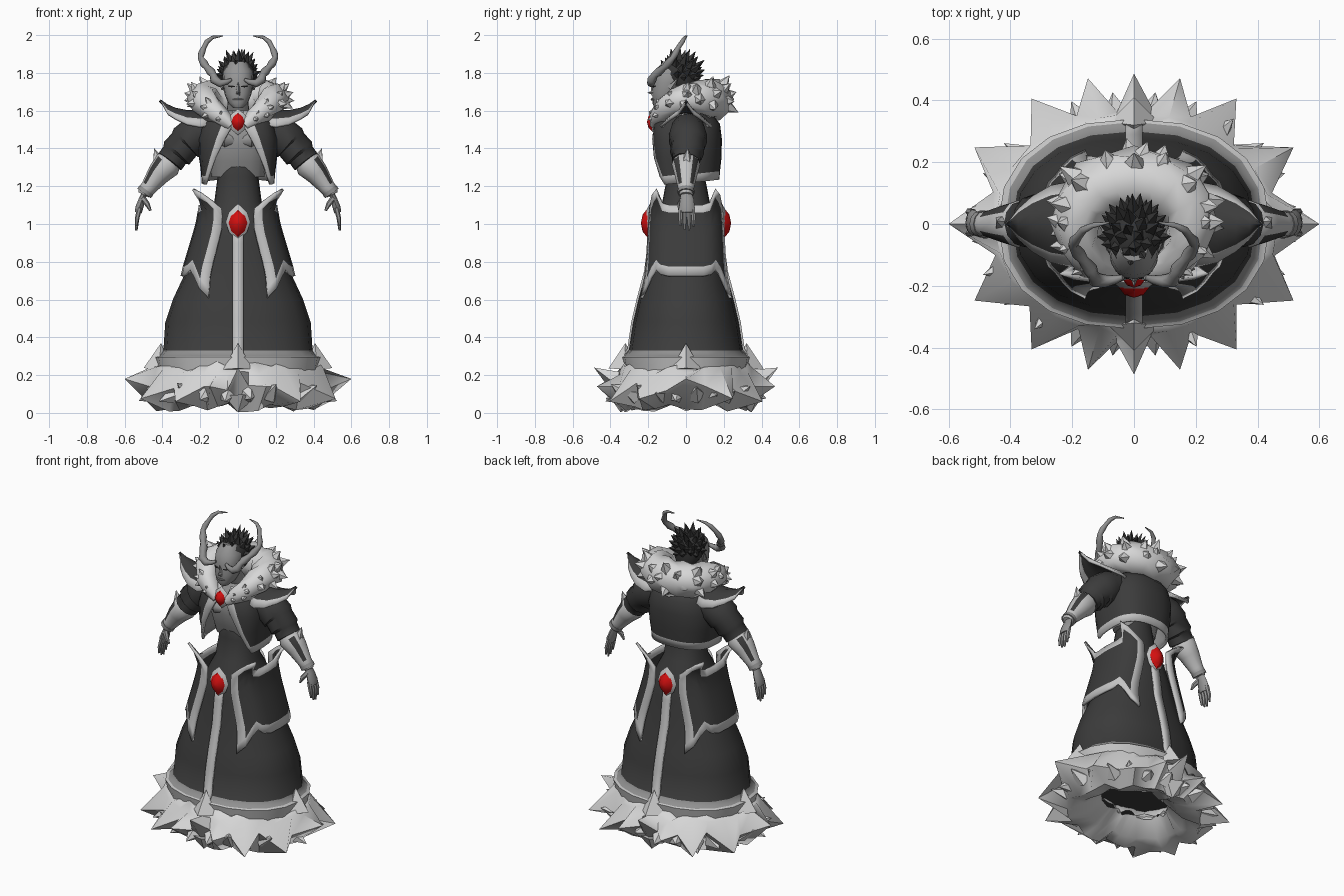
import bpy, bmesh, math, random
from mathutils import Vector

random.seed(4)
if "Cube" in bpy.data.objects:
    bpy.data.objects.remove(bpy.data.objects["Cube"])


def material(name, r, g, b):
    m = bpy.data.materials.new(name)
    m.use_nodes = True
    m.diffuse_color = (r, g, b, 1)
    m.node_tree.nodes["Principled BSDF"].inputs["Base Color"].default_value = (r, g, b, 1)
    return m


CLOTH = material("dark cloth", .045, .045, .045)
HAIR = material("black hair", .035, .035, .035)
TRIM = material("pale trim", .55, .55, .55)
BAND = material("grey band", .28, .28, .28)
FUR = material("white fur", .68, .68, .68)
SKIN = material("grey skin", .3, .3, .3)
HORN = material("horn grey", .27, .27, .27)
RED = material("red gem", .65, .005, .005)


def finish(name, bm, mats, thick=0, mirror=False, angle=45):
    me = bpy.data.meshes.new(name)
    bm.to_mesh(me)
    bm.free()
    for m in mats:
        me.materials.append(m)
    me.shade_smooth()
    me.set_sharp_from_angle(angle=math.radians(angle))
    ob = bpy.data.objects.new(name, me)
    bpy.context.scene.collection.objects.link(ob)
    if thick:
        s = ob.modifiers.new("thickness", "SOLIDIFY")
        s.thickness, s.offset = thick, -1
        s.material_offset = 2 if len(mats) > 2 else 0
    if mirror:
        ob.modifiers.new("mirror", "MIRROR").use_mirror_merge = False


def grid(name, rows, mats, rule=None, closed=True, caps=True, **kw):
    """Skin a list of equally long point rows."""
    bm = bmesh.new()
    v = [[bm.verts.new(p) for p in row] for row in rows]
    n = len(rows[0])
    for i in range(len(v) - 1):
        for j in range(n if closed else n - 1):
            k = (j + 1) % n
            f = bm.faces.new((v[i][j], v[i][k], v[i + 1][k], v[i + 1][j]))
            f.material_index = rule(i, j) if rule else 0
    if closed and caps:
        bm.faces.new(v[0][::-1])
        bm.faces.new(v[-1])
    finish(name, bm, mats, **kw)


def oval(a, rx, ry, p=2):
    c, s = math.cos(a), math.sin(a)
    return (math.copysign(rx * abs(c) ** (2 / p), c), math.copysign(ry * abs(s) ** (2 / p), s))


def loft(name, rings, mats, n=16, p=2, **kw):
    """Stack ovals given as (centre y, z, rx, ry)."""
    rows = []
    for cy, z, rx, ry in rings:
        pts = [oval(math.tau * j / n, rx, ry, p) for j in range(n)]
        rows.append([(x, y + cy, z) for x, y in pts])
    grid(name, rows, mats, **kw)


def tube(name, path, mats, n=8, ref=(0, 1, 0), squash=1, spike=0, **kw):
    """Sweep a ring along (x, y, z, radius) points; spike pulls out alternate points."""
    pts, rows = [Vector(q[:3]) for q in path], []
    for i, c in enumerate(pts):
        t = (pts[min(i + 1, len(pts) - 1)] - pts[max(i - 1, 0)]).normalized()
        u = Vector(ref).cross(t).normalized()
        w = t.cross(u)
        row = []
        for j in range(n):
            a = math.tau * j / n
            r = path[i][3] * (1 + spike * ((i + j) % 2) * random.uniform(.5, 1.2))
            row.append(c + u * math.cos(a) * r * squash + w * math.sin(a) * r)
        rows.append(row)
    grid(name, rows, mats, **kw)


def spikes(name, items, mat, sides=5, **kw):
    """Cones from (base, tip, radius) triples."""
    bm = bmesh.new()
    for base, tip, r in items:
        b, t = Vector(base), Vector(tip)
        q = (t - b).to_track_quat('Z', 'Y')
        ring = [bm.verts.new(b + q @ Vector((r * math.cos(math.tau * k / sides), r * math.sin(math.tau * k / sides), 0)))
                for k in range(sides)]
        top = bm.verts.new(t)
        for k in range(sides):
            bm.faces.new((ring[k], ring[(k + 1) % sides], top))
        bm.faces.new(ring[::-1])
    finish(name, bm, [mat], **kw)


def diamond(name, y, z, w, h, d, mat):
    rows = []
    for k, depth in ((.05, -1), (.6, -.75), (1, 0), (.6, .75), (.05, 1)):
        rows.append([(x * k, y - depth * d, z + zz * k) for x, zz in
                     ((w, 0), (w * .72, h * .55), (0, h), (-w * .72, h * .55),
                      (-w, 0), (-w * .72, -h * .55), (0, -h), (w * .72, -h * .55))])
    grid(name, rows, [mat], angle=60)


def interp(table, z):
    for a, b in zip(table, table[1:]):
        if z <= b[0]:
            break
    t = (z - a[0]) / (b[0] - a[0])
    return [p + (q - p) * t for p, q in zip(a[1:], b[1:])]


# Robe skirt with hem bands
SKIRT = [(.2, .42, .32), (.295, .44, .34), (.3, .42, .33), (.33, .395, .3), (.48, .385, .278), (.6, .345, .25),
         (.75, .275, .21), (.9, .22, .19), (1.05, .16, .165), (1.12, .125, .125), (1.25, .108, .1), (1.3, .095, .1),
         (1.325, .05, .09)]
loft("robe_skirt", [(0, z, rx, ry) for z, rx, ry in SKIRT], [CLOTH, TRIM, BAND], n=20, p=2.25,
     rule=lambda i, j: (1, 1, 2)[i] if i < 3 else 0)

# Centre strips, front and back
for side, s in (("front", -1), ("back", 1)):
    rows = []
    for z in (.31, .34, .48, .6, .75, .9, 1.0):
        y = s * (interp(SKIRT, z)[1] + .012)
        rows.append([(x * -s, y, z) for x in (-.028, 0, .028)])
    grid(side + "_strip", rows, [TRIM], closed=False, thick=.012)
    diamond(side + "_belt_frame", s * .19, 1.01, .066, .098, .03, TRIM)
    diamond(side + "_belt_gem", s * .205, 1.005, .05, .075, .033, RED)

# Hip panels: (angle, top, bottom) over half the width, repeated front and back
PANEL = [(.6, .325, .255), (.75, .3, .225), (.9, .255, .212), (1.0, .225, .205), (1.1, .208, .2), (1.18, .285, .225)]
half = [(0, 1.1, .725), (15, 1.1, .725), (28, 1.11, .735), (37, 1.18, .76), (48, 1.155, .72), (58, 1.12, .66),
        (70, 1.08, .61)]
cols = [(-a, t, b) for a, t, b in half[:0:-1]] + half
rows = []
for k in range(9):
    row = []
    for a, top, bot in cols:
        z = (bot, bot + .05)[k] if k < 2 else top - (.04, 0)[k - 7] if k > 6 else \
            bot + .05 + (top - bot - .09) * (k - 1) / 6
        bow = 7 * max(0, 1 - abs(z - .99) / .24) * a / 70
        x, y = oval(math.radians(a + bow), *interp(PANEL, z), 3)
        row.append((x, y, z))
    rows.append(row)
grid("hip_panels", rows, [CLOTH, TRIM], closed=False, thick=.015, mirror=True,
     rule=lambda i, j: int(i in (0, 7) or j in (0, len(cols) - 2)))

# Fur hem: ring section of (rx, ry, z); the third ring carries the long points
section = [(.22, .14, .14), (.32, .23, .055), (.42, .32, .03), (.465, .375, .14), (.455, .355, .225),
           (.42, .33, .25), (.3, .22, .24), (.22, .14, .14)]
rows = []
for k, (rx, ry, z) in enumerate(section):
    row = []
    for j in range(32):
        a = math.tau * j / 32
        a += .2 * math.sin(2 * a)
        fold = min(j % 16, 16 - j % 16) // 2
        if k == 3 and j % 2 == 0:
            x, y = oval(a, .6, .487)
            h = (.18, .075, .06, .14, .24)[fold]
        else:
            f = random.uniform(.97, 1.03)
            x, y = oval(a, rx * f, ry * f)
            h = z + random.uniform(-.025, .025)
        row.append((x, y, h))
    rows.append(row)
grid("fur_hem", rows, [FUR], caps=False, angle=60)
spikes("hem_points", [((x, y, .23), (x * .97, y * .97, .37), .08)
                      for x, y in ((.42, 0), (-.42, 0), (0, .33), (0, -.33))], FUR, sides=4)
# Smaller points between the long ones along the front and back of the hem
small = []
for k in range(24):
    a = math.tau * (k + .5) / 24
    x, y = oval(a, .53, .43)
    small.append(((x * .8, y * .8, .1), (x, y, random.uniform(.05, .16)), .055))
spikes("hem_small_points", small, FUR, angle=60)
spikes("hem_under_points", [((0, y, .08), (0, y * 1.05, .003), .09) for y in (-.33, .33)], FUR)

# Torso
loft("torso", [(0, 1.25, .14, .075), (0, 1.33, .15, .11), (0, 1.42, .17, .135), (0, 1.5, .17, .135),
               (0, 1.56, .12, .1), (-.02, 1.6, .06, .06), (-.07, 1.68, .05, .055)], [SKIN], p=2.4)
tube("chest_muscles", [(.01, -.11, 1.44, .02), (.06, -.11, 1.445, .045), (.12, -.085, 1.46, .03)], [SKIN], mirror=True)

# Open jacket: rows of (z, rx, ry, half opening)
rows = []
for k, (z, rx, ry, gap) in enumerate([(1.2, .193, .172, .176), (1.245, .196, .175, .16), (1.35, .207, .183, .12),
                                      (1.45, .212, .185, .07), (1.53, .19, .175, .025), (1.6, .14, .12, .03)]):
    d = math.pi / 2 - math.acos((gap / rx) ** 1.75)
    row = []
    for j in range(25):
        u = (0, .035)[j] if j < 2 else (.965, 1)[j - 23] if j > 22 else .035 + .93 * (j - 1) / 22
        a = -math.pi / 2 + d + (math.tau - 2 * d) * u
        x, y = oval(a, rx, ry, 3.5 if math.sin(a) < 0 else 2.4)
        row.append((x, y + .005, z + (.035 * (1 + math.sin(a)) / 2 if k < 2 else 0)))
    rows.append(row)
grid("jacket", rows, [CLOTH, TRIM, BAND], closed=False, thick=.014,
     rule=lambda i, j: int(i == 0 or j in (0, 23)))
diamond("chest_frame", -.165, 1.54, .053, .07, .025, TRIM)
diamond("chest_gem", -.178, 1.54, .037, .05, .028, RED)

# Shoulder plates: (x, half depth, ridge z, edge drop)
rows = [[(x, w * f, z - drop * f * f) for f in (1, .74, .4, 0, -.4, -.74, -1)] for x, w, z, drop in
        ((.13, .11, 1.6, .07), (.2, .14, 1.605, .085), (.27, .125, 1.603, .07), (.33, .09, 1.615, .055),
         (.375, .05, 1.635, .05), (.41, .004, 1.66, .01))]
grid("shoulder_plates", rows, [CLOTH, TRIM], closed=False, thick=.015, mirror=True,
     rule=lambda i, j: int(j in (0, 5)))

# Sleeves, bracers and hands
tube("sleeves", [(.15, .01, 1.5, .09), (.22, .01, 1.475, .1), (.275, .01, 1.43, .1), (.285, .01, 1.42, .088),
                 (.325, .005, 1.375, .09), (.335, .005, 1.365, .075), (.36, 0, 1.33, .075), (.365, 0, 1.325, .04)],
     [CLOTH], n=12, mirror=True)
tube("bracers", [(.35, 0, 1.34, .06), (.375, 0, 1.315, .076), (.42, 0, 1.265, .062), (.47, 0, 1.197, .044),
                 (.495, 0, 1.165, .04), (.5, 0, 1.155, .03)], [TRIM, CLOTH], n=12, mirror=True,
     rule=lambda i, j: int(i in (1, 2) and j in (4, 7)))
spikes("elbow_points", [((.41, 0, 1.295), (.445, .01, 1.403), .05)], TRIM, mirror=True)
tube("cuff_rings", [(.484, 0, 1.18, .044), (.497, 0, 1.162, .044)], [BAND], n=12, mirror=True)
tube("palms", [(.493, 0, 1.167, .028), (.508, .005, 1.13, .036), (.523, .005, 1.085, .042), (.528, .005, 1.06, .036)],
     [SKIN], squash=.5, mirror=True)
for k in range(4):
    y = -.027 + .021 * k
    tip = (.99, .97, .965, .985)[k]
    tube(f"finger_{k + 1}", [(.521, y, 1.085, .013), (.534, y * 1.1, 1.03, .012), (.538, y * 1.1, tip, .006)],
         [SKIN], n=6, mirror=True)
tube("thumbs", [(.503, -.015, 1.135, .016), (.48, -.035, 1.105, .014), (.463, -.035, 1.07, .006)],
     [SKIN], n=6, mirror=True)

# Fur collar with tufts swept outward
arc = [(.035, -.16, 1.52, .025), (.08, -.15, 1.56, .042), (.13, -.12, 1.6, .055), (.175, -.06, 1.645, .066),
       (.185, .0, 1.665, .073), (.17, .06, 1.665, .082), (.125, .11, 1.665, .09), (.065, .135, 1.66, .094)]
path = arc + [(0, .14, 1.66, .095)] + [(-x, y, z, r) for x, y, z, r in arc[::-1]]
tube("fur_collar", path, [FUR], n=10, ref=(0, 0, 1), spike=.22, angle=60)
tufts = []
for k, (x, y, z, r) in enumerate(path[1:-1]):
    out = Vector((x, y - .02, 0)).normalized()
    side = Vector((-out.y, out.x, 0))
    for lift in (-.5, .3, 1.4) if k % 2 else (-.1, .8):
        d = (out + Vector((0, 0, lift)) + side * random.uniform(-.35, .35)).normalized()
        c = Vector((x, y, z))
        tufts.append((c + d * r * .55, c + d * r * random.uniform(1.35, 1.65), r * .62))
spikes("collar_tufts", tufts, FUR, angle=60)

# Head and face
loft("head", [(-.135, 1.615, .025, .03), (-.12, 1.64, .052, .058), (-.1, 1.69, .072, .078), (-.09, 1.75, .08, .088),
              (-.08, 1.81, .077, .085), (-.07, 1.86, .045, .05)], [SKIN], p=2.2)
spikes("nose", [((0, -.165, 1.685), (0, -.188, 1.755), .02), ((0, -.16, 1.695), (0, -.205, 1.695), .02)], SKIN)
tube("mouth", [(-.028, -.168, 1.658, .005), (0, -.18, 1.66, .007), (.028, -.168, 1.658, .005)], [BAND], n=6, ref=(0, 0, 1))
tube("eyes", [(.016, -.175, 1.728, .003), (.034, -.171, 1.729, .006), (.052, -.157, 1.73, .003)],
     [HAIR], n=6, ref=(0, 0, 1), mirror=True)
spikes("ears", [((.07, -.08, 1.72), (.1, -.04, 1.775), .022)], SKIN, mirror=True)

# Spiky hair
loft("hair_cap", [(0, 1.69, .05, .05), (-.02, 1.74, .083, .075), (-.04, 1.79, .088, .095), (-.045, 1.83, .08, .095),
                  (-.04, 1.86, .055, .065), (-.035, 1.875, .015, .02)], [HAIR])
locks = []
for k in range(46):
    h = 1 - 1.4 * (k + .5) / 46
    a = k * 2.39996
    r = math.sqrt(1 - h * h)
    d = Vector((r * math.cos(a), r * math.sin(a), h))
    if d.y < -.35 and h < .45:
        continue
    c = Vector((0, -.04, 1.79)) + Vector((d.x * .066, d.y * .075, d.z * .06))
    locks.append((c, c + (d + Vector((0, .2, .45))) * random.uniform(.045, .065), .03))
spikes("hair_locks", locks, HAIR, sides=4)

# Ridged horns sweeping from the brow
tube("horns", [(.035, -.172, 1.765, .008), (.06, -.18, 1.752, .014), (.095, -.185, 1.745, .021), (.125, -.18, 1.765, .025),
               (.132, -.165, 1.79, .019), (.142, -.145, 1.805, .024), (.165, -.115, 1.83, .017), (.18, -.095, 1.85, .022),
               (.198, -.07, 1.88, .015), (.193, -.055, 1.905, .018), (.18, -.04, 1.935, .013),
               (.165, -.02, 1.965, .013), (.135, -.005, 1.988, .009), (.08, .005, 1.996, .003)],
     [HORN], mirror=True, angle=60)
